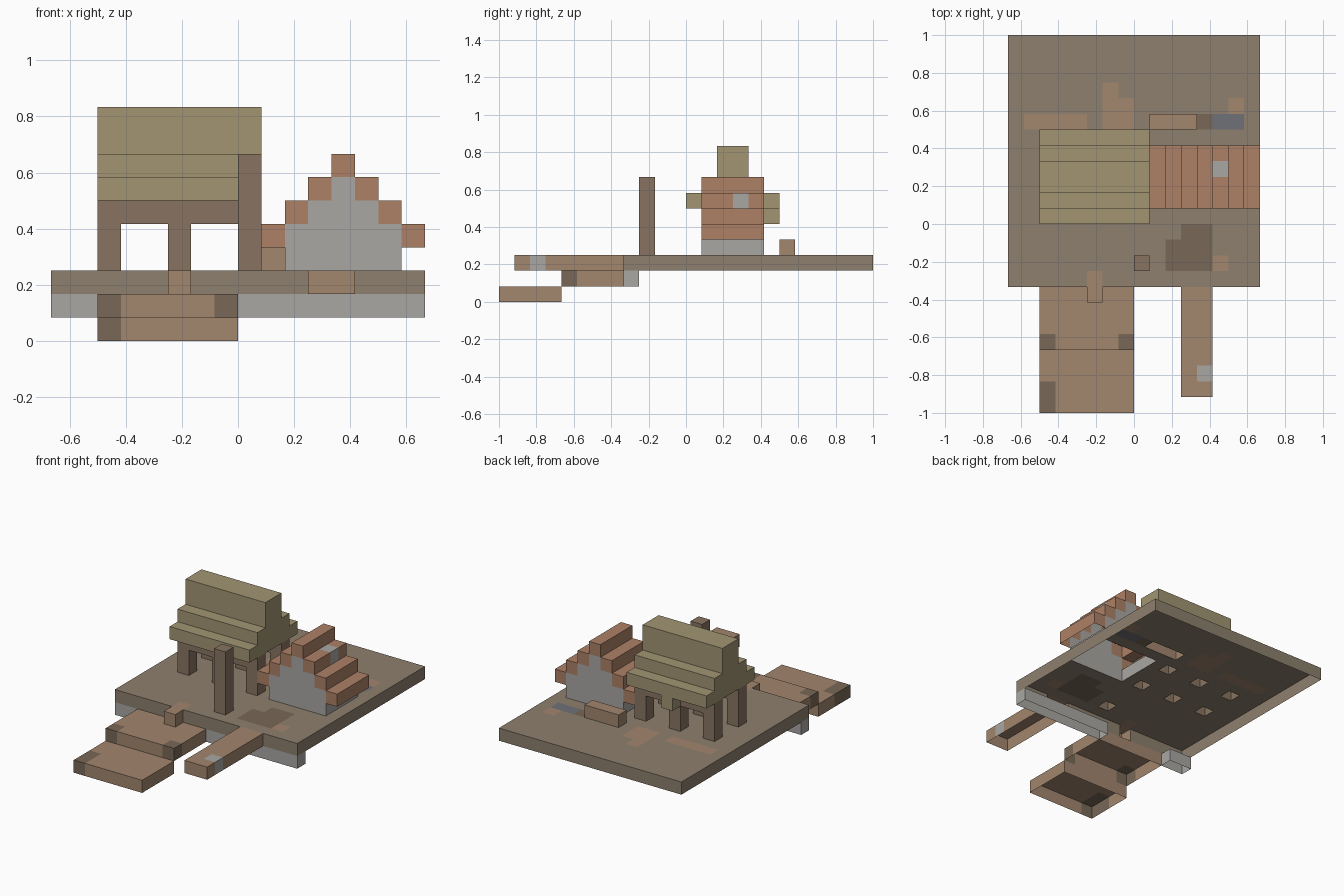
import bpy, bmesh

if "Cube" in bpy.data.objects:
    bpy.data.objects.remove(bpy.data.objects["Cube"])

U = 1 / 12  # one block

COLORS = {
    "earth": (.27, .215, .155), "tan": (.36, .24, .155), "wood": (.25, .175, .12),
    "dark": (.19, .14, .095), "thatch": (.36, .30, .17), "brick": (.42, .22, .135),
    "stone": (.40, .39, .37), "slate": (.16, .165, .19),
}
MATS = {}
for n, c in COLORS.items():
    MATS[n] = bpy.data.materials.new(n)
    MATS[n].diffuse_color = (*c, 1)

parts = {}   # part name -> {cell: colour}
solid = set()


def block(part, color, x, y, z):
    """Fill (or repaint) a range of block cells, each axis given as (start, end)."""
    cells = parts.setdefault(part, {})
    for i in range(*x):
        for j in range(*y):
            for k in range(*z):
                cells[i, j, k] = color
                solid.add((i, j, k))


# Ground platform with coloured patches
P, top = "platform", (2, 3)
block(P, "earth", (-8, 8), (-4, 12), top)
for color, x, y in [
    ("dark", (2, 5), (-3, -1)), ("dark", (3, 5), (-1, 0)), ("tan", (5, 6), (-3, -2)),
    ("tan", (-7, -3), (6, 7)), ("tan", (-2, 0), (6, 8)), ("tan", (-2, -1), (8, 9)),
    ("dark", (4, 5), (6, 7)), ("slate", (5, 7), (6, 7)), ("tan", (6, 7), (7, 8)),
    ("tan", (-3, -2), (-4, -3)),
]:
    block(P, color, x, y, top)

# Stone footing under the front edge, split by the steps
block("footing_left", "stone", (-8, -6), (-4, -3), (1, 2))
block("footing_right", "stone", (0, 8), (-4, -3), (1, 2))

# Broad front steps with dark corner blocks
block("lower_step", "tan", (-6, 0), (-12, -8), (0, 1))
block("lower_step", "dark", (-6, -5), (-12, -10), (0, 1))
block("upper_step", "tan", (-6, 0), (-8, -4), (1, 2))
for x in (-6, -1):
    block("upper_step", "dark", (x, x + 1), (-8, -7), (1, 2))
block("step_block", "tan", (-3, -2), (-5, -4), top)

# Narrow plank walkway
block("walkway", "tan", (3, 5), (-11, -4), top)
block("walkway", "stone", (4, 5), (-10, -9), top)

# Lone post and rear bench
block("lone_post", "wood", (0, 1), (-3, -2), (3, 8))
block("bench", "tan", (1, 4), (6, 7), (3, 4))

# Open hut: six posts, two beams, stepped thatch roof
for y in (1, 4):
    for x in (-6, -3, 0):
        block("hut_posts", "wood", (x, x + 1), (y, y + 1), (3, 5))
    block("hut_beams", "wood", (-6, 1), (y, y + 1), (5, 6))
for inset, z in [(0, (6, 7)), (1, (7, 8)), (2, (8, 10))]:
    block("thatch_roof", "thatch", (-6, 1), (inset, 6 - inset), z)
block("thatch_roof", "thatch", (-3, -2), (5, 6), (5, 6))

# Cottage: stepped stone gable body with a stepped brick roof
block("cottage_walls", "stone", (2, 7), (1, 5), (3, 5))
block("cottage_walls", "stone", (3, 6), (1, 5), (5, 6))
block("cottage_walls", "stone", (4, 5), (1, 5), (6, 7))
for s in range(4):
    for x in {1 + s, 7 - s}:
        block("cottage_roof", "brick", (x, x + 1), (1, 5), (4 + s, 5 + s))
block("cottage_roof", "stone", (5, 6), (3, 4), (6, 7))

# Outward faces of a cell (the model is an open-bottomed shell)
FACES = {
    (1, 0, 0): [(1, 0, 0), (1, 1, 0), (1, 1, 1), (1, 0, 1)],
    (-1, 0, 0): [(0, 1, 0), (0, 0, 0), (0, 0, 1), (0, 1, 1)],
    (0, 1, 0): [(1, 1, 0), (0, 1, 0), (0, 1, 1), (1, 1, 1)],
    (0, -1, 0): [(0, 0, 0), (1, 0, 0), (1, 0, 1), (0, 0, 1)],
    (0, 0, 1): [(0, 0, 1), (1, 0, 1), (1, 1, 1), (0, 1, 1)],
}

for name, cells in parts.items():
    me = bpy.data.meshes.new(name)
    used = sorted(set(cells.values()))
    for c in used:
        me.materials.append(MATS[c])
    bm = bmesh.new()
    for cell, color in cells.items():
        for d, quad in FACES.items():
            if tuple(a + b for a, b in zip(cell, d)) in solid:
                continue
            f = bm.faces.new([bm.verts.new([(a + b) * U for a, b in zip(cell, q)]) for q in quad])
            f.material_index = used.index(color)
    bmesh.ops.remove_doubles(bm, verts=bm.verts, dist=1e-4)
    # Merge flat runs of one colour into clean faces
    bmesh.ops.dissolve_limit(bm, angle_limit=0.01, verts=bm.verts, edges=bm.edges,
                             delimit={'MATERIAL'})
    bmesh.ops.triangulate(bm, faces=[f for f in bm.faces if len(f.verts) > 4])
    bm.to_mesh(me)
    bm.free()
    bpy.context.collection.objects.link(bpy.data.objects.new(name, me))

for m in bpy.data.materials:
    if m.users and not m.is_grease_pencil:
        m.use_nodes = True
        m.node_tree.nodes["Principled BSDF"].inputs["Base Color"].default_value = m.diffuse_color
